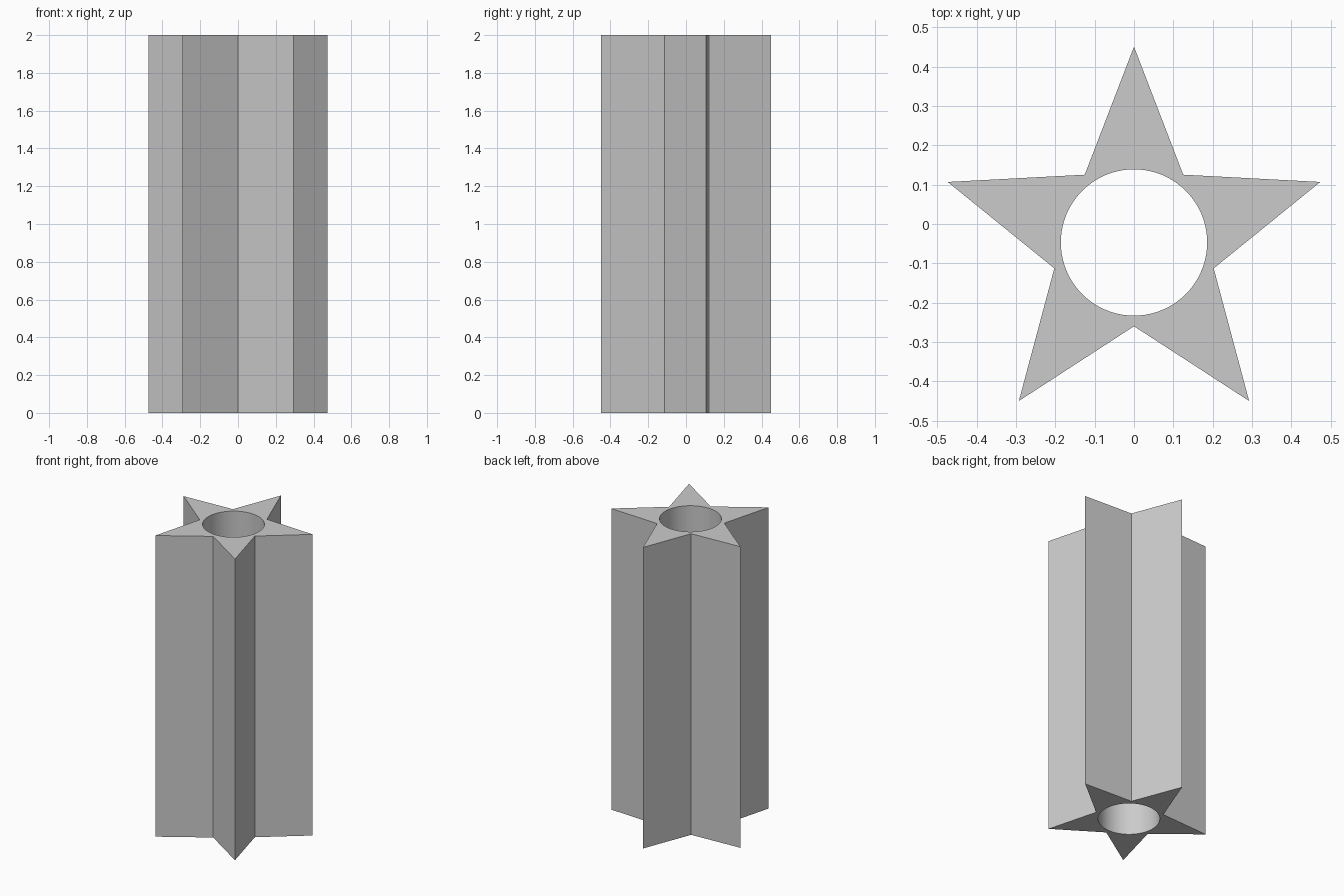
import bpy, bmesh
from math import sin, cos, pi, radians

cube = bpy.data.objects.get("Cube")
if cube:
    bpy.data.objects.remove(cube, do_unlink=True)

HEIGHT = 2.0
TIP, VALLEY, BORE = 0.498, 0.213, 0.186
CENTRE_Y = -0.047
CORNERS = 10          # five tips and five valleys
ARC = 8               # bore segments per corner


def ring(bm, radii, z):
    """Ring of vertices, starting at the back and turning counter-clockwise."""
    n = len(radii)
    return [bm.verts.new((-r * sin(2 * pi * i / n),
                          CENTRE_Y + r * cos(2 * pi * i / n), z))
            for i, r in enumerate(radii)]


bm = bmesh.new()
star_radii = [TIP, VALLEY] * (CORNERS // 2)
bore_radii = [BORE] * (CORNERS * ARC)
star_low, star_high = (ring(bm, star_radii, z) for z in (0, HEIGHT))
bore_low, bore_high = (ring(bm, bore_radii, z) for z in (0, HEIGHT))

# Outer walls and the two end caps, one sector per star edge
for i in range(CORNERS):
    j = (i + 1) % CORNERS
    bm.faces.new((star_low[i], star_low[j], star_high[j], star_high[i]))
    for star, bore in ((star_low, bore_low), (star_high, bore_high)):
        arc = [bore[(i * ARC + k) % len(bore)] for k in range(ARC + 1)]
        bm.faces.new([star[i], star[j]] + arc[::-1])

# Round through-bore
for i in range(len(bore_low)):
    j = (i + 1) % len(bore_low)
    bm.faces.new((bore_low[j], bore_low[i], bore_high[i], bore_high[j]))

bmesh.ops.recalc_face_normals(bm, faces=bm.faces)
mesh = bpy.data.meshes.new("star_column")
bm.to_mesh(mesh)
bm.free()

column = bpy.data.objects.new("star_column", mesh)
bpy.context.collection.objects.link(column)

# Single plain colour
grey = bpy.data.materials.new("light_grey")
grey.use_nodes = True
colour = (0.6, 0.6, 0.6, 1.0)
grey.diffuse_color = colour
grey.node_tree.nodes["Principled BSDF"].inputs["Base Color"].default_value = colour
mesh.materials.append(grey)

# Smooth bore, crisp star edges
bpy.ops.object.select_all(action="DESELECT")
column.select_set(True)
bpy.context.view_layer.objects.active = column
bpy.ops.object.shade_smooth_by_angle(angle=radians(30))
